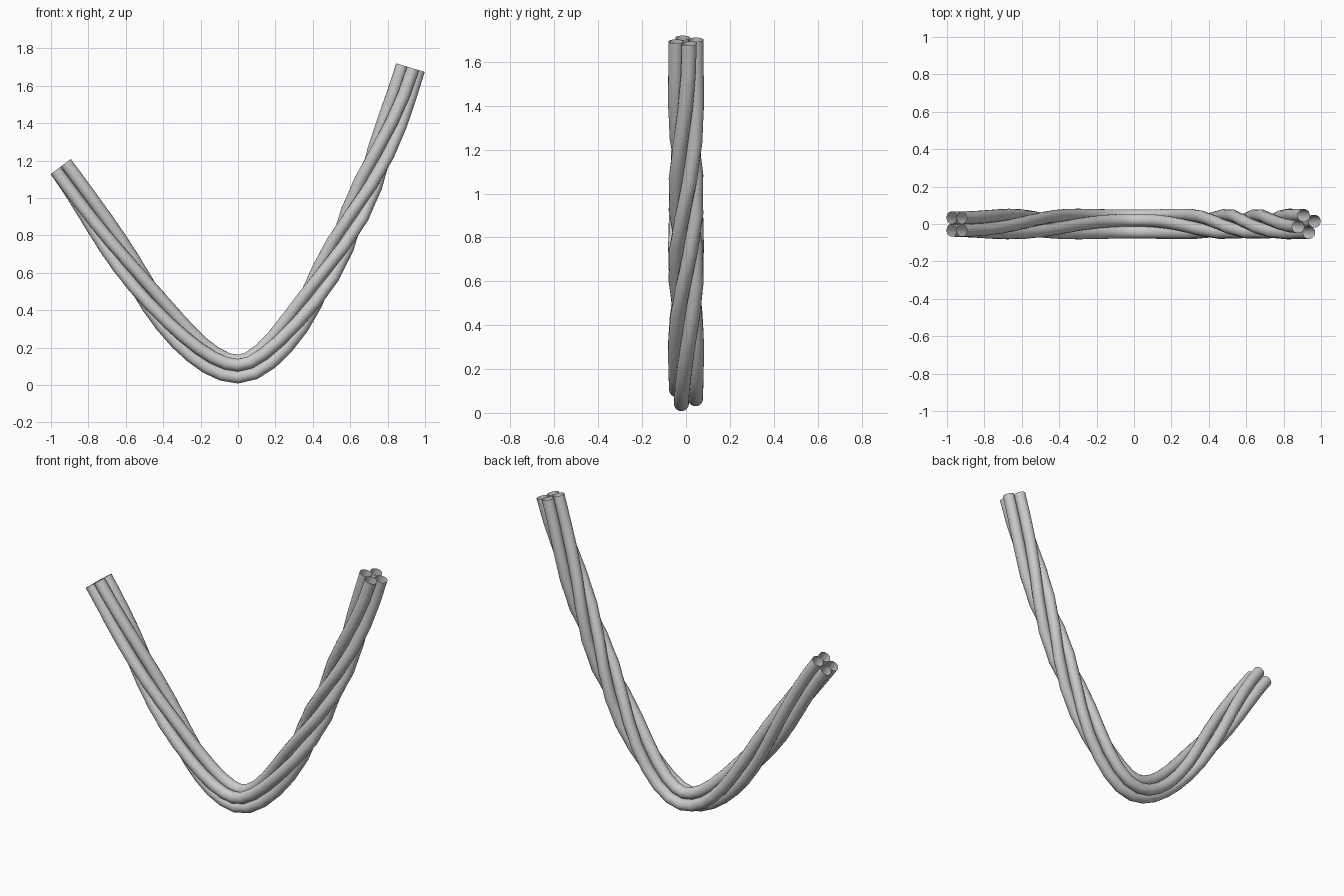
import bpy, bmesh, math
from mathutils import Vector

if "Cube" in bpy.data.objects:
    bpy.data.objects.remove(bpy.data.objects["Cube"])

R = 0.034                  # strand radius
OFF = R * math.sqrt(2)     # strand distance from rope centre
SIDES, STEPS = 20, 13

def bezier(a, b, c, d, t):
    u = 1 - t
    p = a*u**3 + b*3*u*u*t + c*3*u*t*t + d*t**3
    v = (b - a)*u*u + (c - b)*2*u*t + (d - c)*t*t
    return p, v.normalized()

def arm(points, total):
    """Samples of one arm from the sag upward: point, tangent, twist angle."""
    pts = [Vector((x, 0, z)) for x, z in points]
    samples = [bezier(*pts, i / STEPS) for i in range(STEPS + 1)]
    dist = [0]
    for (p, _), (q, _) in zip(samples, samples[1:]):
        dist.append(dist[-1] + (q - p).length)
    out = []
    for (p, v), s in zip(samples, dist):
        u = s / dist[-1]
        out.append((p, v, math.radians(26 - total * u*u*(3 - 2*u))))
    return out

# Centre line: the twist mirrors on either side of the sag
left = arm([(0, .085), (-.30, .085), (-.68, .81), (-.948, 1.168)], 161)
right = arm([(0, .085), (.30, .085), (.749, 1.12), (.922, 1.697)], 314)
path = [(p, -v, a) for p, v, a in reversed(left)] + right[1:]

# Four strands swept along the rope
for k in range(4):
    bm = bmesh.new()
    rings = []
    for p, t, a in path:
        n, y = Vector((-t.z, 0, t.x)), Vector((0, 1, 0))
        phi = a + k * math.pi / 2
        ring = []
        for j in range(SIDES):
            th = phi + 2 * math.pi * j / SIDES
            co = (p + n * (OFF * math.cos(phi) + R * math.cos(th))
                    + y * (OFF * math.sin(phi) + R * math.sin(th)))
            ring.append(bm.verts.new(co))
        rings.append(ring)
    for r0, r1 in zip(rings, rings[1:]):
        for j in range(SIDES):
            i = (j + 1) % SIDES
            bm.faces.new((r0[j], r0[i], r1[i], r1[j])).smooth = True
    bmesh.ops.recalc_face_normals(bm, faces=bm.faces)
    me = bpy.data.meshes.new(f"rope_strand_{k + 1}")
    bm.to_mesh(me)
    bm.free()
    bpy.context.collection.objects.link(bpy.data.objects.new(me.name, me))
